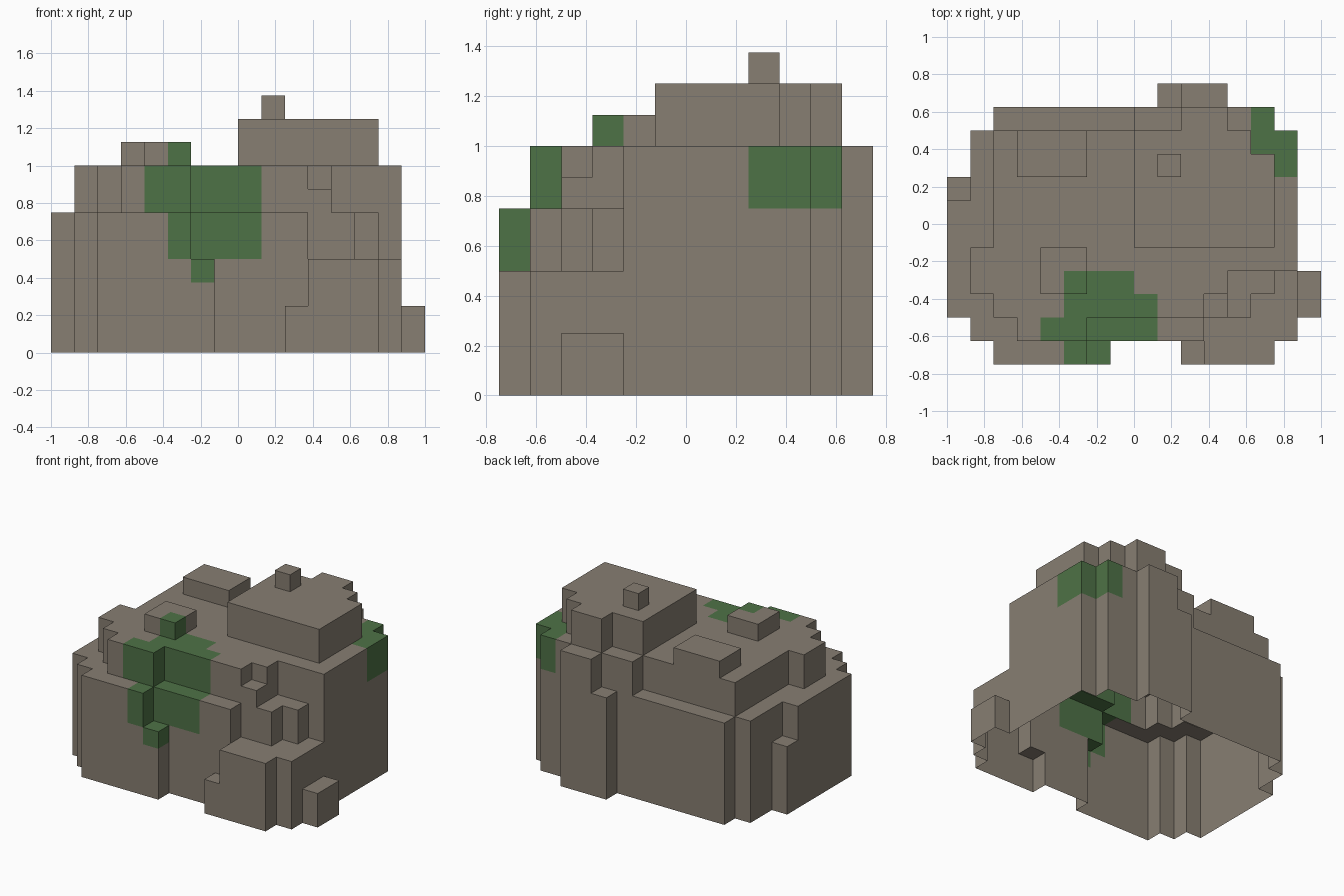
import bpy, bmesh, math

if "Cube" in bpy.data.objects:
    bpy.data.objects.remove(bpy.data.objects["Cube"])

U = 0.125  # one block

# Footprint and steps as (x0, x1, y0, y1, height) in blocks; later entries override earlier ones
STEPS = [
    # lower ledge, 6 blocks high
    (-8, 7, -4, 2, 6), (-7, 7, -5, 4, 6), (-6, 0, 4, 5, 6), (-6, -1, -6, -5, 6), (1, 2, 5, 6, 6),
    # main body, 8 blocks high
    (-6, 7, -2, 4, 8), (-7, 4, -3, -1, 8), (-6, 3, -4, -3, 8), (-5, -2, -5, -4, 8),
    (0, 6, 4, 5, 8), (2, 4, 5, 6, 8), (3, 4, -4, -3, 7),
    # broken front right corner
    (6, 7, -3, -2, 4), (5, 7, -4, -3, 4), (3, 7, -5, -4, 4), (3, 6, -6, -5, 4),
    (2, 3, -6, -5, 2), (7, 8, -4, -2, 2),
    # low columns on the left and front
    (-8, -7, 1, 2, 4), (-2, -1, -6, -5, 4),
    # upper slabs
    (-5, -2, 2, 4, 9), (-4, -2, -3, -1, 9),
    # peak and its knob
    (0, 6, -1, 3, 10), (0, 5, 3, 4, 10), (2, 4, 4, 5, 10), (1, 2, 2, 3, 11),
]

# Mossy blocks as (x0, x1, y0, y1, z0, z1)
MOSS = [
    (-3, 0, -3, -2, 7, 9), (-3, 1, -4, -3, 6, 8), (-4, -2, -5, -4, 6, 8),
    (-2, 1, -5, -4, 4, 6), (-3, -2, -6, -5, 4, 6), (-2, -1, -6, -5, 3, 4),
    (5, 6, 3, 5, 6, 8), (6, 7, 2, 4, 6, 8),
]


def material(name, rgb):
    m = bpy.data.materials.new(name)
    m.diffuse_color = (*rgb, 1)
    m.use_nodes = True
    m.node_tree.nodes["Principled BSDF"].inputs["Base Color"].default_value = m.diffuse_color
    return m


def is_moss(x, y, z):
    return any(a <= x < b and c <= y < d and e <= z < f for a, b, c, d, e, f in MOSS)


height = {}
for x0, x1, y0, y1, h in STEPS:
    for x in range(x0, x1):
        for y in range(y0, y1):
            height[x, y] = h

bm = bmesh.new()


def quad(corners, block):
    f = bm.faces.new([bm.verts.new((x * U, y * U, z * U)) for x, y, z in corners])
    f.material_index = int(is_moss(*block))


# Boulder shell: block tops and exposed walls, open underneath
for (x, y), h in height.items():
    quad([(x, y, h), (x + 1, y, h), (x + 1, y + 1, h), (x, y + 1, h)], (x, y, h - 1))
    ring = [(x, y), (x + 1, y), (x + 1, y + 1), (x, y + 1)]
    for i, (dx, dy) in enumerate([(0, -1), (1, 0), (0, 1), (-1, 0)]):
        a, b = ring[i], ring[(i + 1) % 4]
        for z in range(height.get((x + dx, y + dy), 0), h):
            quad([(*a, z), (*b, z), (*b, z + 1), (*a, z + 1)], (x, y, z))

# Merge flat areas of one colour
bmesh.ops.remove_doubles(bm, verts=bm.verts, dist=0.001)
bmesh.ops.dissolve_limit(bm, angle_limit=math.radians(1), verts=bm.verts, edges=bm.edges,
                         delimit={'MATERIAL'})

mesh = bpy.data.meshes.new("boulder")
bm.to_mesh(mesh)
bm.free()
mesh.materials.append(material("stone", (0.242, 0.209, 0.168)))
mesh.materials.append(material("moss", (0.076, 0.168, 0.061)))
boulder = bpy.data.objects.new("boulder", mesh)
bpy.context.collection.objects.link(boulder)
